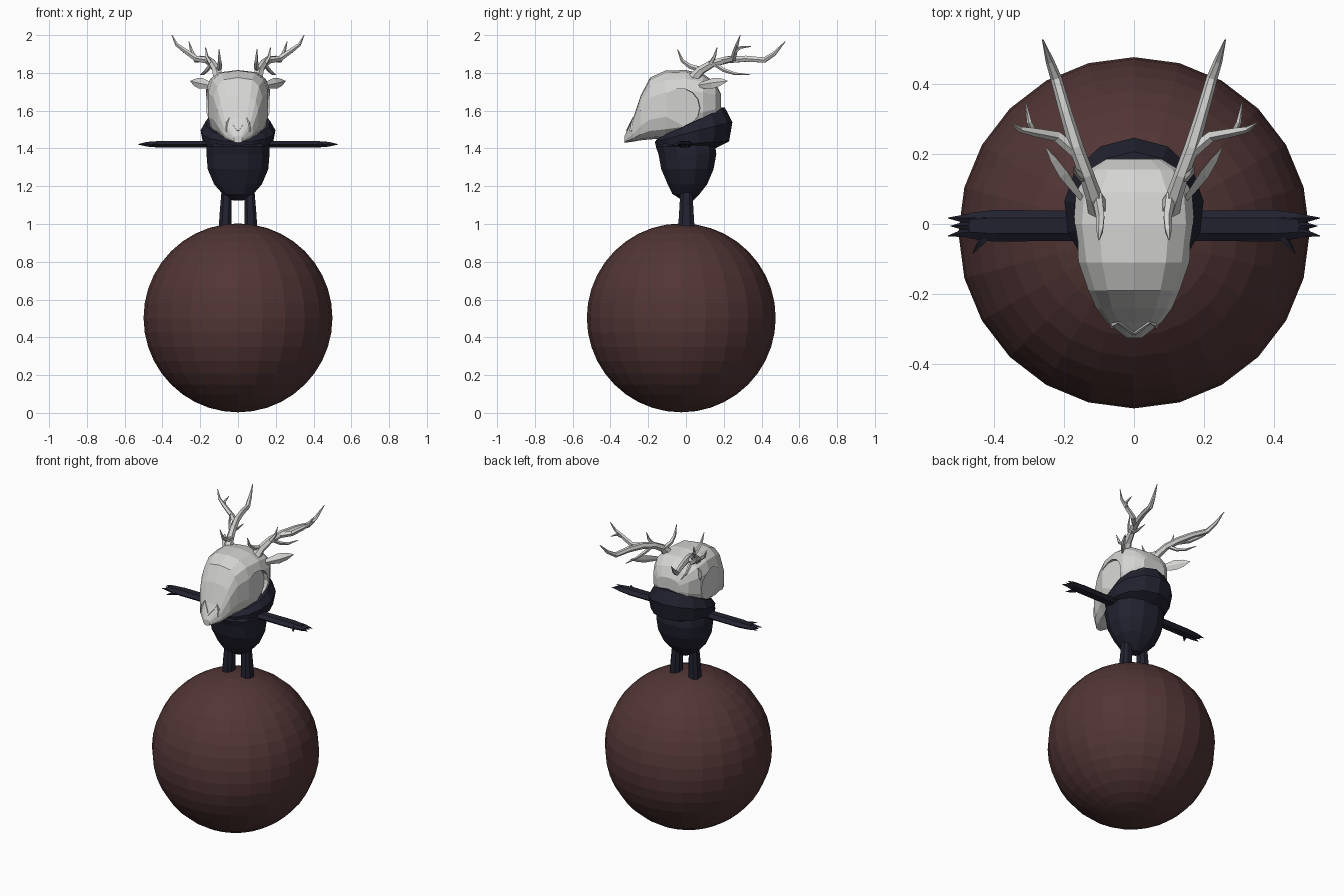
import bpy, bmesh, math
from mathutils import Vector, Matrix
from mathutils.bvhtree import BVHTree

if "Cube" in bpy.data.objects:
    bpy.data.objects.remove(bpy.data.objects["Cube"])


def material(name, rgb):
    m = bpy.data.materials.new(name)
    m.diffuse_color = (*rgb, 1)
    m.use_nodes = True
    m.node_tree.nodes["Principled BSDF"].inputs["Base Color"].default_value = m.diffuse_color
    return m


BROWN = material("dark brown", (0.085, 0.036, 0.036))
NAVY = material("midnight navy", (0.016, 0.016, 0.030))
BONE = material("bone grey", (0.66, 0.66, 0.65))


def finish(name, bm, mat):
    bmesh.ops.recalc_face_normals(bm, faces=bm.faces)
    me = bpy.data.meshes.new(name)
    bm.to_mesh(me)
    bm.free()
    ob = bpy.data.objects.new(name, me)
    bpy.context.collection.objects.link(ob)
    me.materials.append(mat)
    return ob


def loft(name, rings, mat, closed=False, mirror=1):
    """Skin a list of equal-sized point rings."""
    bm = bmesh.new()
    vs = [[bm.verts.new((p[0] * mirror, p[1], p[2])) for p in r] for r in rings]
    n = len(vs[0])
    pairs = list(zip(vs, vs[1:])) + ([(vs[-1], vs[0])] if closed else [])
    for a, b in pairs:
        for i in range(n):
            j = (i + 1) % n
            bm.faces.new((a[i], a[j], b[j], b[i]))
    if not closed:
        bm.faces.new(vs[0])
        bm.faces.new(vs[-1])
    return finish(name, bm, mat)


def tube(name, pts, radii, mat, sides=6, mirror=1):
    """Tapered tube along a path."""
    pts = [Vector(p) for p in pts]
    u = Vector((0.31, 0.17, 0.93))
    rings = []
    for i, p in enumerate(pts):
        t = (pts[min(i + 1, len(pts) - 1)] - pts[max(i - 1, 0)]).normalized()
        u = (u - t * u.dot(t)).normalized()
        v = t.cross(u)
        rings.append([p + radii[i] * (u * math.cos(a) + v * math.sin(a))
                      for a in (2 * math.pi * k / sides for k in range(sides))])
    return loft(name, rings, mat, mirror=mirror)


def oval(n, power=1.0, offset=0.5):
    out = []
    for k in range(n):
        a = 2 * math.pi * (k + offset) / n
        c, s = math.cos(a), math.sin(a)
        out.append((math.copysign(abs(c) ** power, c), math.copysign(abs(s) ** power, s)))
    return out


# Ball
bm = bmesh.new()
bmesh.ops.create_uvsphere(bm, u_segments=24, v_segments=20, radius=0.5,
                          matrix=Matrix.Translation((0, -0.025, 0.503)))
finish("ball", bm, BROWN)

# Body: z, half width, front y, back y
body = [(1.125, 0.03, -0.02, 0.04), (1.16, 0.085, -0.075, 0.075), (1.21, 0.13, -0.10, 0.115),
        (1.29, 0.165, -0.135, 0.15), (1.37, 0.172, -0.15, 0.165), (1.41, 0.172, -0.165, 0.16),
        (1.47, 0.13, -0.11, 0.14)]
loft("body", [[(c * w, (f + b) / 2 + s * (b - f) / 2, z) for c, s in oval(12, 0.85)]
              for z, w, f, b in body], NAVY)

# Collar: ring of sections, thin in front and puffed up behind
rings = []
for k in range(14):
    a = 2 * math.pi * k / 14
    back = (1 - math.cos(a)) / 2
    r = 0.042 + 0.042 * back ** 1.5
    cen = Vector((0.142 * math.sin(a), 0.02 - 0.143 * math.cos(a), 1.425 + 0.09 * back))
    out = Vector((math.sin(a), -math.cos(a), 0))
    up = r * (1 + 0.35 * back)
    rings.append([cen + out * r * c + Vector((0, 0, s * up)) for c, s in oval(7, 0.9, 0.2)])
loft("collar", rings, NAVY, closed=True)

# Skull: y, half width, bottom z, top z
skull_rows = [(0.185, 0.08, 1.59, 1.69), (0.155, 0.13, 1.54, 1.75), (0.09, 0.168, 1.495, 1.795),
              (0.0, 0.175, 1.468, 1.815), (-0.11, 0.16, 1.452, 1.812), (-0.19, 0.132, 1.448, 1.775),
              (-0.24, 0.11, 1.443, 1.68), (-0.28, 0.08, 1.436, 1.56), (-0.325, 0.022, 1.43, 1.468)]
skull = loft("skull", [[(c * w, y, (lo + hi) / 2 + s * (hi - lo) / 2) for c, s in oval(14, 0.68)]
                       for y, w, lo, hi in skull_rows], BONE)
skin = BVHTree.FromPolygons([v.co.copy() for v in skull.data.vertices],
                            [tuple(p.vertices) for p in skull.data.polygons])

for m, side in ((1, "right"), (-1, "left")):
    # Shallow round eye socket cut into the skull
    bm = bmesh.new()
    mat = (Matrix.Translation((m * 0.205, -0.025, 1.615)) @ Matrix.Rotation(m * 0.10, 4, 'Z')
           @ Matrix.Rotation(math.pi / 2, 4, 'Y'))
    bmesh.ops.create_cone(bm, cap_ends=True, segments=14, radius1=0.103, radius2=0.103,
                          depth=0.11, matrix=mat)
    cutter = finish(side + "_socket_cutter", bm, BONE)
    cutter.hide_render = True
    cutter.hide_viewport = True
    mod = skull.modifiers.new(side + "_socket", 'BOOLEAN')
    mod.operation, mod.object, mod.solver = 'DIFFERENCE', cutter, 'EXACT'

    # Nose ridge following the skull surface
    ridge = []
    for x, z in ((0.0, 1.495), (0.025, 1.53), (0.045, 1.56), (0.06, 1.535), (0.062, 1.49)):
        hit = skin.ray_cast(Vector((x, -1, z)), Vector((0, 1, 0)))[0]
        if hit:
            ridge.append(hit)
    tube(side + "_nose_ridge", ridge, [0.007] * len(ridge), BONE, 4, m)

    # Ear: thin folded leaf
    ear_dir, ear_wide = Vector((0.57, 0.80, 0.12)), Vector((-0.25, 0.1, 0.75))
    flat = Vector((0.8, -0.6, 0.1))
    rings = []
    for t, w in ((0, 0.012), (0.05, 0.026), (0.11, 0.038), (0.16, 0.027), (0.205, 0.002)):
        c = Vector((0.135, 0.055, 1.732)) + ear_dir * t
        rings.append([c + ear_wide * w, c + flat * w * 0.45, c - ear_wide * w, c - flat * w * 0.2])
    loft(side + "_ear", rings, BONE, mirror=m)

    # Antler: main beam and tines
    tube(side + "_antler_beam",
         [(0.10, 0.04, 1.77), (0.115, 0.08, 1.815), (0.135, 0.14, 1.85), (0.165, 0.22, 1.87),
          (0.195, 0.32, 1.875), (0.222, 0.415, 1.868), (0.24, 0.465, 1.90), (0.26, 0.525, 1.965)],
         [0.032, 0.024, 0.021, 0.021, 0.018, 0.016, 0.012, 0.002], BONE, 6, m)
    tines = {
        "brow": ([(0.105, 0.085, 1.815), (0.095, 0.02, 1.835), (0.097, -0.02, 1.865),
                  (0.10, -0.045, 1.925)], [0.016, 0.013, 0.010, 0.002]),
        "outer": ([(0.16, 0.20, 1.865), (0.22, 0.25, 1.875), (0.285, 0.262, 1.92),
                   (0.325, 0.27, 1.95), (0.35, 0.287, 2.0)], [0.018, 0.016, 0.013, 0.009, 0.002]),
        "upper": ([(0.285, 0.262, 1.915), (0.298, 0.29, 1.935), (0.308, 0.345, 1.94)],
                  [0.011, 0.008, 0.002]),
        "lower": ([(0.14, 0.15, 1.85), (0.165, 0.20, 1.815), (0.185, 0.26, 1.795),
                   (0.20, 0.34, 1.79)], [0.013, 0.011, 0.008, 0.002]),
        "inner": ([(0.145, 0.13, 1.85), (0.165, 0.15, 1.885), (0.172, 0.165, 1.935)],
                  [0.012, 0.009, 0.002]),
    }
    for tine, (pts, radii) in tines.items():
        tube(f"{side}_{tine}_tine", pts, radii, BONE, 5, m)

    # Outstretched arm with ragged spiked end
    rows = [(0.10, 0.043, 0.018), (0.19, 0.043, 0.021), (0.40, 0.045, 0.021), (0.47, 0.036, 0.016)]
    loft(side + "_arm", [[(x, -0.005 + c * w, 1.422 + s * h) for c, s in oval(6, 1, 0)]
                         for x, w, h in rows], NAVY, mirror=m)
    for i, (y0, x1, y1) in enumerate(((0.015, 0.53, 0.017), (-0.005, 0.522, -0.006),
                                      (-0.025, 0.53, -0.034))):
        tube(f"{side}_arm_spike_{i + 1}", [(0.42, y0, 1.422), (0.48, y0, 1.422), (x1, y1, 1.422)],
             [0.016, 0.013, 0.001], NAVY, 4, m)
    tube(side + "_arm_thorn", [(0.42, -0.03, 1.42), (0.435, -0.05, 1.42), (0.46, -0.085, 1.418)],
         [0.012, 0.011, 0.001], NAVY, 4, m)

    # Leg
    legs = [(0.985, 0.068, 0.036, 0.046), (1.06, 0.065, 0.034, 0.041), (1.20, 0.06, 0.027, 0.032)]
    loft(side + "_leg", [[(x + c * w, 0.002 + s * d, z) for c, s in oval(8, 0.8)]
                         for z, x, w, d in legs], NAVY, mirror=m)
